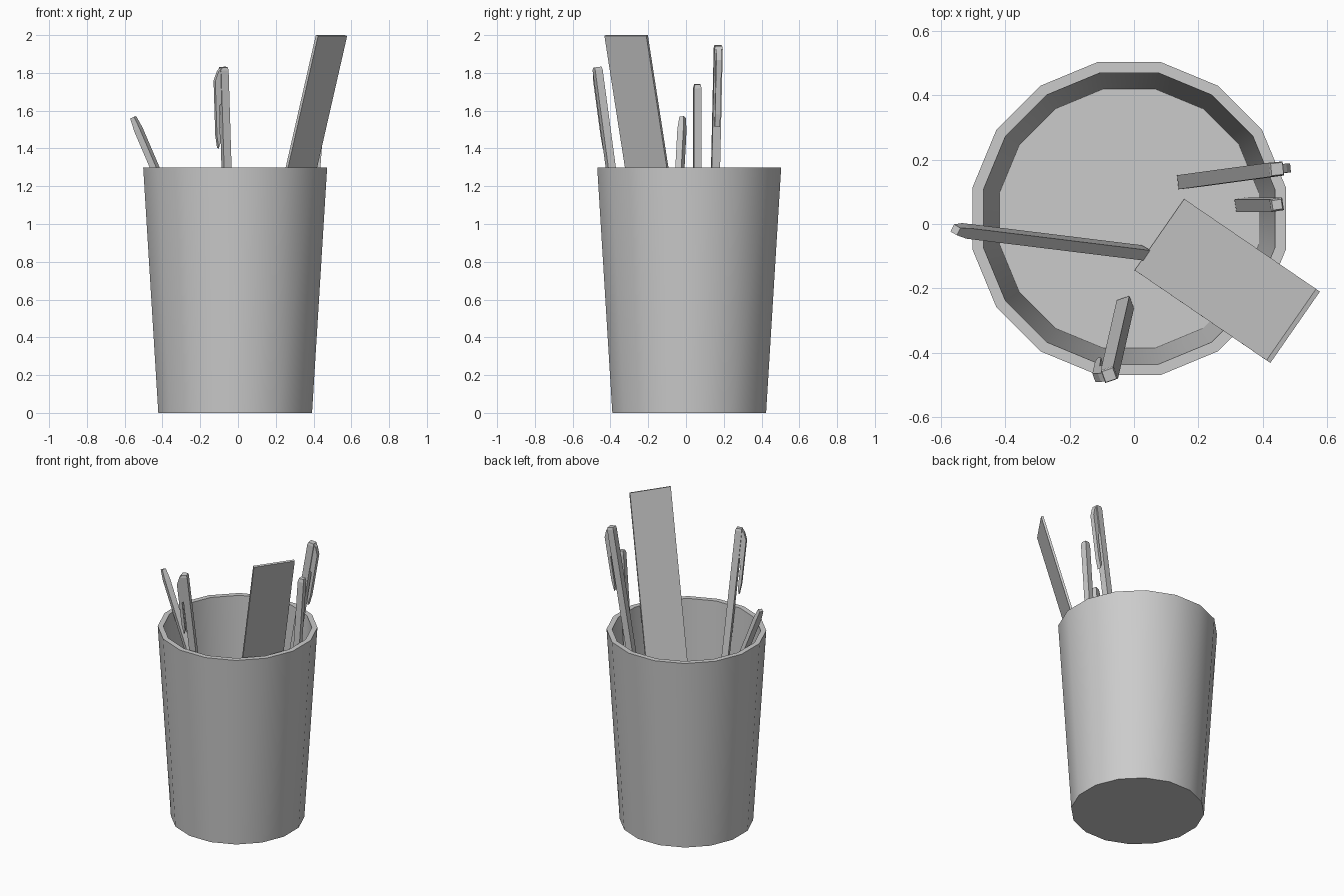
import bpy, bmesh, math
from mathutils import Vector, Matrix

cube = bpy.data.objects.get("Cube")
if cube:
    bpy.data.objects.remove(cube, do_unlink=True)

grey = bpy.data.materials.new("plain_grey")
grey.use_nodes = True
grey.diffuse_color = (0.6, 0.6, 0.6, 1)
grey.node_tree.nodes["Principled BSDF"].inputs["Base Color"].default_value = (0.6, 0.6, 0.6, 1)


def finish(name, bm, matrix=None):
    """Turn a bmesh into a linked object with outward normals."""
    if matrix:
        bm.transform(matrix)
    bmesh.ops.recalc_face_normals(bm, faces=bm.faces)
    mesh = bpy.data.meshes.new(name)
    bm.to_mesh(mesh)
    bm.free()
    mesh.materials.append(grey)
    obj = bpy.data.objects.new(name, mesh)
    bpy.context.collection.objects.link(obj)
    return obj


def loft(bm, rings):
    """Skin a list of point rings and cap both ends."""
    loops = [[bm.verts.new(p) for p in ring] for ring in rings]
    n = len(loops[0])
    for a, b in zip(loops, loops[1:]):
        for i in range(n):
            j = (i + 1) % n
            bm.faces.new((a[i], a[j], b[j], b[i]))
    bm.faces.new(loops[0][::-1])
    bm.faces.new(loops[-1])


def tilted_frame(bottom, top, facing):
    """Local z runs up the item, local x points towards 'facing'."""
    axis = (top - bottom).normalized()
    u = Vector((*facing, 0))
    u = (u - axis * u.dot(axis)).normalized()
    v = axis.cross(u)
    return Matrix.Translation(top) @ Matrix((u, v, axis)).transposed().to_4x4()


def bar(name, bottom, top, facing, width, depth, taper=1.0, taper_len=0.0, clip=False):
    """Rectangular stick with an optional tapered end and pocket clip."""
    bottom, top = Vector(bottom), Vector(top)
    sections = [(-(top - bottom).length, 1.0)]
    if taper_len:
        sections.append((-taper_len, 1.0))
    sections.append((0.0, taper))
    w, d = width / 2, depth / 2
    corners = ((-w, -d), (w, -d), (w, d), (-w, d))
    bm = bmesh.new()
    loft(bm, [[(x * s, y * s, z) for x, y in corners] for z, s in sections])
    if clip:
        # Clip outline: shoulder, outer edge, pointed tip, inner gap
        outline = [(w - 0.004, -0.005), (w + 0.012, -0.02), (w + 0.032, -0.07),
                   (w + 0.032, -0.36), (w + 0.024, -0.43), (w + 0.014, -0.40),
                   (w + 0.012, -0.2), (w - 0.004, -0.19)]
        loft(bm, [[(x, y, z) for x, z in outline] for y in (-0.014, 0.014)])
    return finish(name, bm, tilted_frame(bottom, top, facing))


# Hollow tapered cup: base, outer rim, inner rim, raised floor
SIDES = 16
profile = [(0.415, 0.0), (0.4965, 1.3), (0.462, 1.3), (0.411, 0.19)]
bm = bmesh.new()
angles = [(i + 0.5) * math.tau / SIDES for i in range(SIDES)]
loft(bm, [[(r * math.cos(a) - 0.015, r * math.sin(a) + 0.017, z) for a in angles]
          for r, z in profile])
cup = finish("cup", bm)
bpy.context.view_layer.objects.active = cup
cup.select_set(True)
bpy.ops.object.shade_smooth_by_angle(angle=math.radians(30))

# Items standing in the cup
bar("ruler", (0.085, -0.037, 0.2), (0.495, -0.317, 1.998), (0.57, 0.82), 0.27, 0.015)
bar("leaning_pencil", (0.03, -0.09, 0.2), (-0.555, -0.018, 1.565), (0.5, 0.87),
    0.036, 0.036, 0.7, 0.07)
bar("short_pencil", (0.335, 0.06, 0.2), (0.445, 0.06, 1.74), (1, 0.15),
    0.04, 0.04, 0.75, 0.02)
bar("front_pen", (-0.027, -0.25, 0.2), (-0.077, -0.47, 1.83), (-0.94, -0.34),
    0.042, 0.042, 0.85, 0.015, clip=True)
bar("back_pen", (0.158, 0.132, 0.2), (0.445, 0.171, 1.945), (1, 0.1),
    0.044, 0.044, 0.85, 0.015, clip=True)
